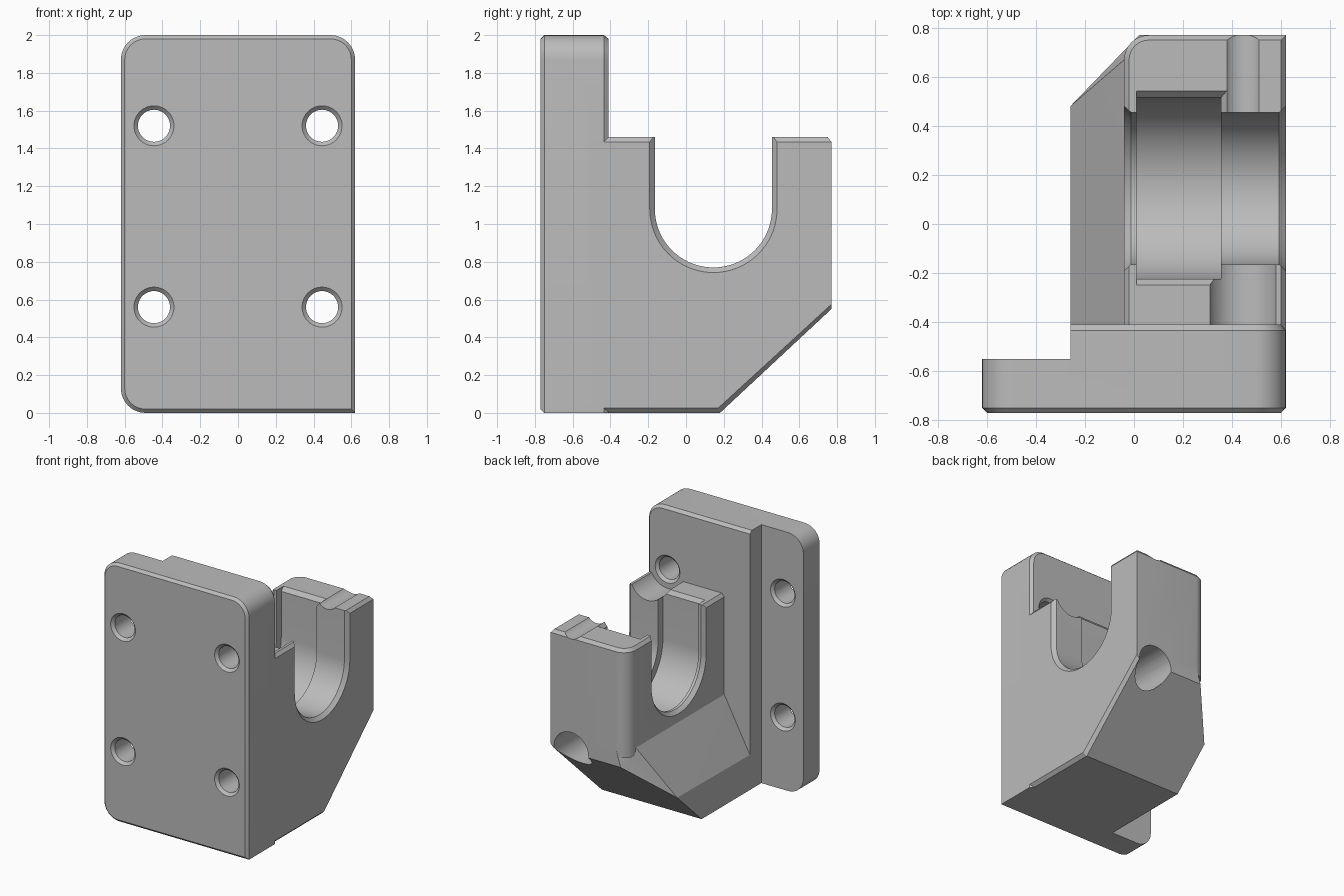
import bpy, bmesh, math
from mathutils import Vector

cube = bpy.data.objects.get("Cube")
if cube:
    bpy.data.objects.remove(cube, do_unlink=True)

grey = bpy.data.materials.new("plain grey")
grey.use_nodes = True
grey.diffuse_color = (0.5, 0.5, 0.5, 1)
grey.node_tree.nodes["Principled BSDF"].inputs["Base Color"].default_value = (0.5, 0.5, 0.5, 1)


def finish(name, bm):
    bmesh.ops.remove_doubles(bm, verts=bm.verts, dist=1e-5)
    bmesh.ops.recalc_face_normals(bm, faces=bm.faces)
    mesh = bpy.data.meshes.new(name)
    bm.to_mesh(mesh)
    bm.free()
    mesh.materials.append(grey)
    obj = bpy.data.objects.new(name, mesh)
    bpy.context.collection.objects.link(obj)
    return obj


def loft(name, sections):
    """Closed solid through matching rings of points."""
    bm = bmesh.new()
    rings = [[bm.verts.new(p) for p in s] for s in sections]
    n = len(rings[0])
    for a, b in zip(rings, rings[1:]):
        for i in range(n):
            j = (i + 1) % n
            bm.faces.new((a[i], a[j], b[j], b[i]))
    bm.faces.new(rings[0])
    bm.faces.new(rings[-1])
    return finish(name, bm)


def hull(name, points):
    bm = bmesh.new()
    for p in points:
        bm.verts.new(p)
    res = bmesh.ops.convex_hull(bm, input=bm.verts)
    loose = [g for g in res["geom_interior"] if isinstance(g, bmesh.types.BMVert)]
    bmesh.ops.delete(bm, geom=loose, context="VERTS")
    return finish(name, bm)


def rounded(u0, u1, v0, v1, radii, steps=8):
    """Rectangle outline; radii go lower-left, lower-right, upper-right, upper-left."""
    pts = []
    corners = ((u0, v0, 1, 1), (u1, v0, -1, 1), (u1, v1, -1, -1), (u0, v1, 1, -1))
    for k, ((u, v, su, sv), r) in enumerate(zip(corners, radii)):
        for i in range(steps + 1):
            a = math.pi * (1 + k / 2 + i / steps / 2)
            pts.append((u + su * r + r * math.cos(a), v + sv * r + r * math.sin(a)))
    return pts


def in_xz(pts, y):
    return [(u, y, v) for u, v in pts]


def in_xy(pts, z):
    return [(u, v, z) for u, v in pts]


def bore(name, x, z, steps):
    """Turned cutter along y from (y, radius) pairs."""
    ring = [math.tau * i / 40 for i in range(40)]
    return loft(name, [[(x + r * math.cos(a), y, z + r * math.sin(a)) for a in ring]
                       for y, r in steps])


def u_slot(name, steps):
    """U-shaped cutter along x from (x, radius) pairs, open at the top."""
    cy, cz, top, n = 0.145, 1.08, 1.7, 36
    out = []
    for x, r in steps:
        ring = [(x, cy + r, top), (x, cy - r, top)]
        for i in range(n + 1):
            a = math.pi * (1 + i / n)
            ring.append((x, cy + r * math.cos(a), cz + r * math.sin(a)))
        out.append(ring)
    return loft(name, out)


def combine(target, other, operation):
    mod = target.modifiers.new(operation.lower(), "BOOLEAN")
    mod.object, mod.operation, mod.solver = other, operation, "EXACT"
    bpy.context.view_layer.objects.active = target
    bpy.ops.object.modifier_apply(modifier=mod.name)
    bpy.data.objects.remove(other, do_unlink=True)


X, C = 0.62, 0.02
R = 0.13

# Mounting plate with chamfered front rim
full = rounded(-X, X, 0, 2, (R, 0, R, R))
rim = rounded(-X + C, X - C, C, 2 - C, (R - C, 0, R - C, R - C))
bracket = loft("mounting_bracket", [in_xz(rim, -0.77), in_xz(full, -0.75), in_xz(full, -0.55)])

# Thicker pad behind the plate
pad = rounded(-0.26, X, 0, 2, (0, 0, R, 0))
pad_rim = rounded(-0.26, X - C, 0, 2 - C, (0, 0, R - C, 0))
combine(bracket, loft("back_pad", [in_xz(pad, -0.6), in_xz(pad, -0.435), in_xz(pad_rim, -0.41)]), "UNION")

# Lower body with sloped underside and sloped shoulder
side = X - 0.025
base = hull("lower_body", [
    (-0.26, -0.5, 0), (-0.26, 0.18, 0), (side, -0.5, 0), (side, 0.18, 0),
    (X, -0.5, 0.025), (X, 0.17, 0.025), (X, 0.77, 0.575), (side, 0.77, 0.55),
    (0.02, 0.77, 0.55), (-0.26, 0.48, 0.28), (-0.26, -0.5, 0.27),
    (-0.04, -0.5, 0.68), (-0.04, 0.67, 0.68), (0.06, 0.77, 0.68),
    (X, 0.77, 0.68), (X, -0.5, 0.68)])
combine(bracket, base, "UNION")

# Upright block with rounded back corner and chamfered top
wall = rounded(-0.04, X, -0.5, 0.77, (0, 0, 0, 0.1))
cap = rounded(-0.04 + C, X - C, -0.5, 0.77 - C, (0, 0, 0, 0.1 - C))
combine(bracket, loft("upper_block", [in_xy(wall, 0.62), in_xy(wall, 1.435), in_xy(cap, 1.46)]), "UNION")

# U-shaped cradle, its wider inner pocket and the pocket's top chamfer
combine(bracket, u_slot("cradle_cutter", [
    (-0.3, 0.335), (-0.04, 0.335), (-0.012, 0.31), (0.592, 0.31), (X, 0.337), (0.8, 0.337)]), "DIFFERENCE")
combine(bracket, u_slot("pocket_cutter", [(0.01, 0.37), (0.355, 0.37)]), "DIFFERENCE")
square = (0, 0, 0, 0)
combine(bracket, loft("pocket_lip_cutter", [
    in_xy(rounded(0.01, 0.355, -0.225, 0.515, square, 1), 1.43),
    in_xy(rounded(0.01, 0.38, -0.25, 0.545, square, 1), 1.462),
    in_xy(rounded(0.01, 0.38, -0.25, 0.545, square, 1), 1.6)]), "DIFFERENCE")

# Screw holes, chamfered both ends; the ones behind the block have driver bores
hole, lip, driver = 0.085, 0.106, 0.148
front = [(-0.8, lip), (-0.77, lip), (-0.75, hole)]
flange = front + [(-0.57, hole), (-0.55, lip), (-0.5, lip)]
deep = front + [(-0.43, hole), (-0.41, lip), (-0.41, driver)]
for z, tail in ((0.56, [(0.9, driver)]),
                (1.52, [(0, driver), (0, 0.089), (0.9, 0.089)])):
    combine(bracket, bore("flange_hole_cutter", -0.445, z, flange), "DIFFERENCE")
    combine(bracket, bore("deep_hole_cutter", 0.445, z, deep + tail), "DIFFERENCE")

# Smooth the round faces, keep the edges sharp
bpy.ops.object.select_all(action="DESELECT")
bracket.select_set(True)
bpy.context.view_layer.objects.active = bracket
bpy.ops.object.shade_smooth_by_angle(angle=math.radians(20))
